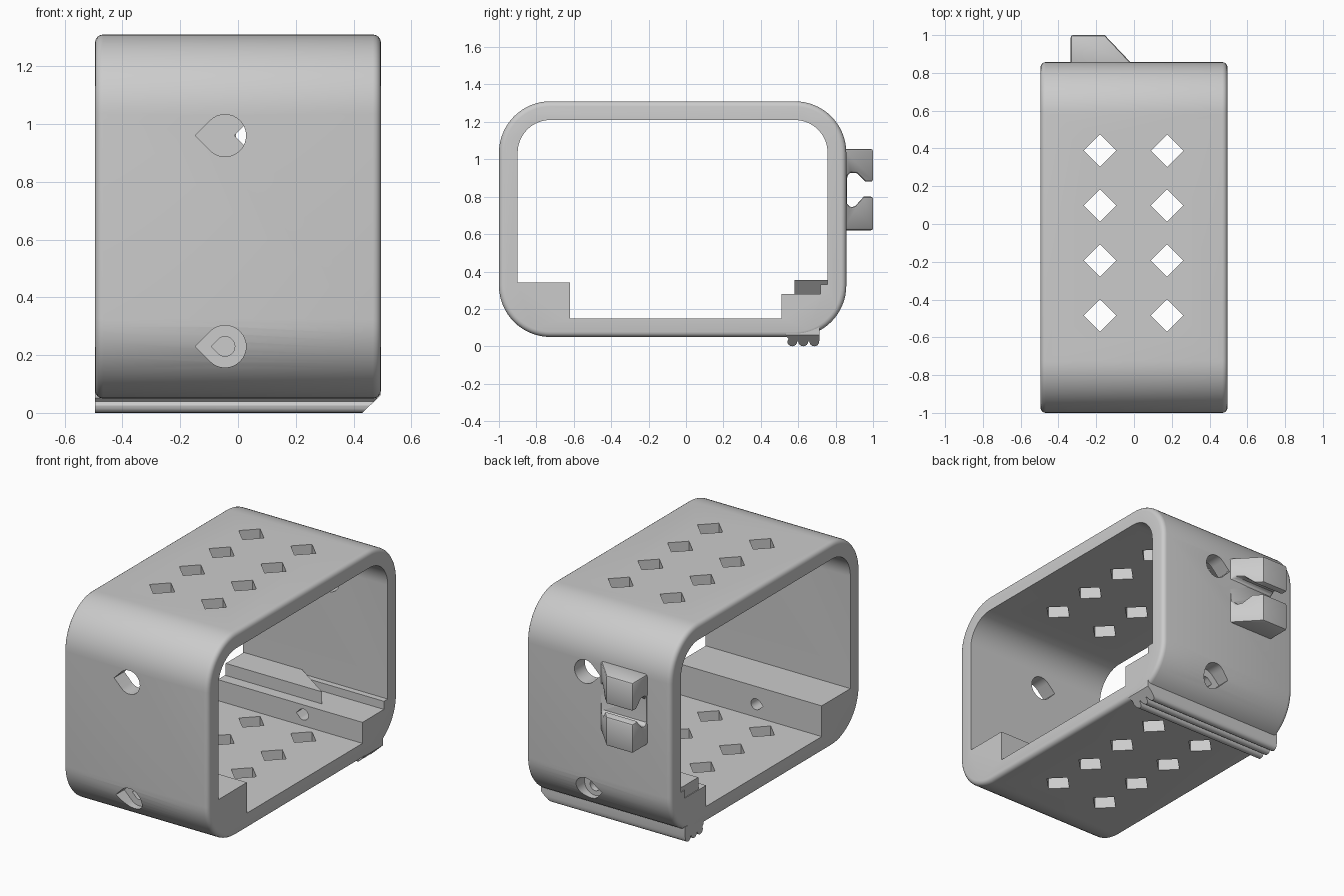
import bpy, bmesh
from math import sin, cos, pi, radians
from mathutils import Vector

if "Cube" in bpy.data.objects:
    bpy.data.objects.remove(bpy.data.objects["Cube"])

X0, X1 = -0.495, 0.495


def place(axis, t, p, q):
    return {'x': (t, p, q), 'y': (p, t, q), 'z': (p, q, t)}[axis]


def prisms(name, items, cut=None):
    """Extruded profiles: items are (points, axis, start, end); cut = (point, normal) trims the end."""
    bm = bmesh.new()
    for pts, axis, a, b in items:
        f = bm.faces.new([bm.verts.new(place(axis, a, p, q)) for p, q in pts])
        ext = bmesh.ops.extrude_face_region(bm, geom=[f])
        move = Vector(place(axis, b - a, 0, 0))
        bmesh.ops.translate(bm, vec=move, verts=[v for v in ext['geom'] if isinstance(v, bmesh.types.BMVert)])
    if cut:
        bmesh.ops.bisect_plane(bm, geom=bm.verts[:] + bm.edges[:] + bm.faces[:],
                               plane_co=cut[0], plane_no=cut[1], clear_outer=True)
        bmesh.ops.holes_fill(bm, edges=[e for e in bm.edges if e.is_boundary])
    bmesh.ops.recalc_face_normals(bm, faces=bm.faces[:])
    me = bpy.data.meshes.new(name)
    bm.to_mesh(me)
    bm.free()
    ob = bpy.data.objects.new(name, me)
    bpy.context.collection.objects.link(ob)
    return ob


def arc(cx, cy, r, a0, a1, n=16):
    return [(cx + r * cos(radians(a0 + (a1 - a0) * i / n)),
             cy + r * sin(radians(a0 + (a1 - a0) * i / n))) for i in range(n + 1)]


def teardrop(x, z, r):
    return arc(x, z, r, -135, 135, 24) + [(x - r * 2 ** 0.5, z)]


def bevel(ob, width, segs, angle):
    m = ob.modifiers.new("bevel", 'BEVEL')
    m.width, m.segments, m.limit_method, m.angle_limit = width, segs, 'ANGLE', radians(angle)


def finish(ob, angle=30):
    """Bake modifiers and smooth the curved areas."""
    dg = bpy.context.evaluated_depsgraph_get()
    me = bpy.data.meshes.new_from_object(ob.evaluated_get(dg))
    ob.modifiers.clear()
    ob.data = me
    bpy.ops.object.select_all(action='DESELECT')
    ob.select_set(True)
    bpy.context.view_layer.objects.active = ob
    bpy.ops.object.shade_smooth_by_angle(angle=radians(angle))


# Frame: rounded rectangle with softened rims
R = 0.275
y0, y1, z0, z1 = -1.0, 0.857, 0.05, 1.31
outer = (arc(y1 - R, z0 + R, R, -90, 0) + arc(y1 - R, z1 - R, R, 0, 90)
         + arc(y0 + R, z1 - R, R, 90, 180) + arc(y0 + R, z0 + R, R, 180, 270))
frame = prisms("frame", [(outer, 'x', X0, X1)])
bevel(frame, 0.028, 4, 60)

# Opening, leaving the solid corner block and the stepped rail at the bottom
r = R - 0.1
inner = ([(-0.62, 0.15), (0.51, 0.15), (0.51, 0.28), (0.72, 0.28), (0.72, 0.33), (0.757, 0.33)]
         + arc(y1 - R, z1 - R, r, 0, 90) + arc(y0 + R, z1 - R, r, 90, 180)
         + [(-0.9, 0.34), (-0.62, 0.34)])
opening = prisms("opening_cutter", [(inner, 'x', -0.7, 0.7)])

# Diamond vents through the top and bottom
d = 0.086
vents = prisms("vent_cutter", [
    ([(x - d, y), (x, y - d), (x + d, y), (x, y + d)], 'z', -0.2, 1.5)
    for x in (-0.18, 0.175) for y in (-0.485, -0.193, 0.097, 0.388)])

# Teardrop holes in front and back walls, the lower ones blind
XF, XB = -0.045, 0.09
holes = prisms("hole_cutter", [
    (teardrop(XF, 0.96, 0.073), 'y', -1.1, -0.8),
    (teardrop(XF, 0.23, 0.073), 'y', -1.1, -0.9),
    (teardrop(XB, 0.96, 0.073), 'y', 0.7, 1.1),
    (teardrop(XB, 0.23, 0.073), 'y', 0.76, 1.1)])
screws = prisms("screw_cutter", [
    (teardrop(XF, 0.23, 0.034), 'y', -0.95, -0.55),
    (teardrop(XB, 0.22, 0.034), 'y', 0.45, 0.81)])

cutters = (opening, vents, holes, screws)
for c in cutters:
    c.hide_render = True
    m = frame.modifiers.new(c.name, 'BOOLEAN')
    m.operation, m.solver, m.object = 'DIFFERENCE', 'EXACT', c
finish(frame)
for c in cutters:
    bpy.data.objects.remove(c)

# Guide ridge on the rail, tapering towards the right end
ridge = [(0.58, 0.27), (0.77, 0.27), (0.77, 0.355), (0.58, 0.355)]
finish(prisms("guide_ridge", [(ridge, 'x', X0 + 0.005, X1 - 0.03)],
              cut=((0.17, 0.58, 0), (0.17, 0.25, 0))))

# Grip ribs under the back edge, slanted at the right end
ribs = [(0.535, 0.1), (0.535, 0.052), (0.548, 0.04)]
for c in (0.568, 0.627, 0.686):
    ribs += [(c + 0.026 * cos(a), 0.025 - 0.025 * sin(a)) for a in [pi * (8 - i) / 8 for i in range(9)]]
ribs += [(0.715, 0.04), (0.715, 0.1)]
finish(prisms("grip_ribs", [(ribs, 'x', X0, X1 - 0.002)], cut=((0.43, 0, 0), (1, 0, -1.05))))

# Snap clip on the back wall: two jaws around a rounded slot
clip = [(0.84, 0.62), (1.0, 0.62), (1.0, 0.80), (0.95, 0.80), (0.905, 0.75), (0.88, 0.742),
        (0.862, 0.76), (0.862, 0.915), (0.88, 0.928), (0.915, 0.925), (0.96, 0.88),
        (1.0, 0.88), (1.0, 1.055), (0.84, 1.055)]
snap = prisms("snap_clip", [(clip, 'x', -0.335, 0.05)], cut=((-0.155, 1.0, 0), (1, 0.95, 0)))
bevel(snap, 0.012, 2, 50)
finish(snap)
